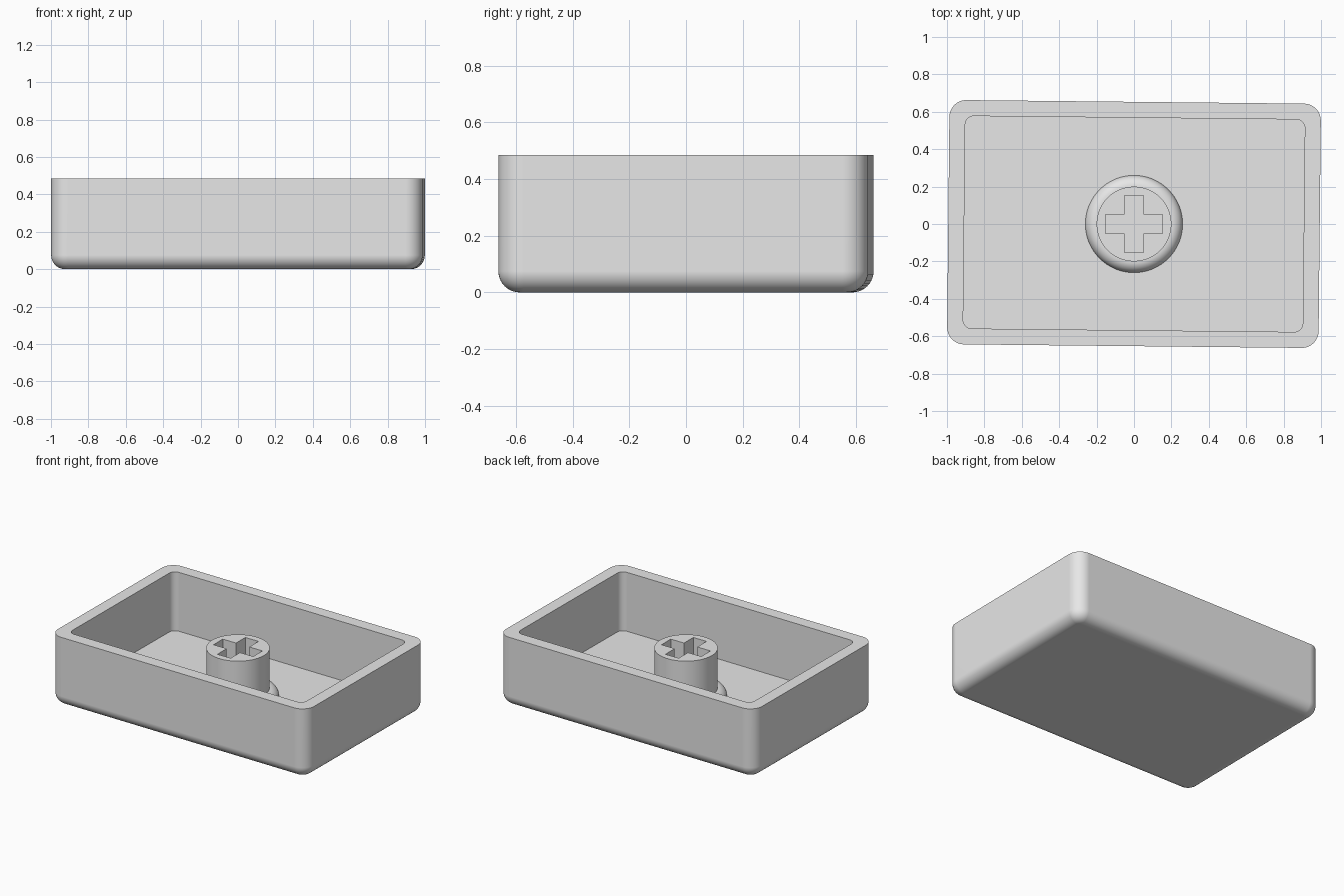
import bpy, bmesh, math

if "Cube" in bpy.data.objects:
    bpy.data.objects.remove(bpy.data.objects["Cube"])

TWIST = math.radians(-0.6)      # the tray sits very slightly turned
FLOOR, HEIGHT = 0.075, 0.485

grey = bpy.data.materials.new("plain grey")
grey.diffuse_color = (0.8, 0.8, 0.8, 1)
grey.use_nodes = True
grey.node_tree.nodes["Principled BSDF"].inputs["Base Color"].default_value = grey.diffuse_color


def make_object(name, bm):
    bmesh.ops.recalc_face_normals(bm, faces=bm.faces)
    mesh = bpy.data.meshes.new(name)
    bm.to_mesh(mesh)
    bm.free()
    mesh.materials.append(grey)
    obj = bpy.data.objects.new(name, mesh)
    bpy.context.collection.objects.link(obj)
    return obj


def activate(obj):
    bpy.ops.object.select_all(action='DESELECT')
    obj.select_set(True)
    bpy.context.view_layer.objects.active = obj


def smooth(obj):
    activate(obj)
    bpy.ops.object.shade_smooth_by_angle(angle=math.radians(30))
    mod = obj.modifiers.new("even shading", 'WEIGHTED_NORMAL')
    mod.keep_sharp = True


def rounded_rect(hx, hy, r, z, steps=10):
    """Closed loop of points around a rounded rectangle."""
    pts = []
    for q, (sx, sy) in enumerate([(1, 1), (-1, 1), (-1, -1), (1, -1)]):
        for i in range(steps + 1):
            a = math.pi / 2 * (q + i / steps)
            pts.append((sx * (hx - r) + r * math.cos(a),
                        sy * (hy - r) + r * math.sin(a), z))
    return pts


def circle(r, z, n=96):
    return [(r * math.cos(2 * math.pi * i / n),
             r * math.sin(2 * math.pi * i / n), z) for i in range(n)]


def loft(name, loops):
    """Skin consecutive loops and cap both ends."""
    bm = bmesh.new()
    rings = [[bm.verts.new(p) for p in loop] for loop in loops]
    for a, b in zip(rings, rings[1:]):
        for i in range(len(a)):
            j = (i + 1) % len(a)
            bm.faces.new((a[i], a[j], b[j], b[i]))
    bm.faces.new(rings[0])
    bm.faces.new(rings[-1])
    return make_object(name, bm)


# Tray: rounded underside, straight walls, flat rim and sharp inner floor
HX, HY, CORNER, ROUND = 0.993, 0.653, 0.09, 0.075
loops = []
for i in range(11):
    a = math.pi / 2 * i / 10
    d = ROUND * (1 - math.sin(a))
    loops.append(rounded_rect(HX - d, HY - d, CORNER - d,
                              ROUND * (1 - math.cos(a))))
loops.append(rounded_rect(HX, HY, CORNER, HEIGHT))
loops.append(rounded_rect(0.908, 0.568, 0.045, HEIGHT))
loops.append(rounded_rect(0.908, 0.568, 0.045, FLOOR))
tray = loft("tray", loops)
tray.rotation_euler.z = TWIST
smooth(tray)

# Stem: round post with a cross-shaped socket
STEM_TOP, STEM_R = 0.41, 0.2
stem = loft("stem", [circle(STEM_R, FLOOR - 0.02), circle(STEM_R, STEM_TOP)])

L, W = 0.153, 0.051
outline = [(L, -W), (L, W), (W, W), (W, L), (-W, L), (-W, W),
           (-L, W), (-L, -W), (-W, -W), (-W, -L), (W, -L), (W, -W)]
cutter = loft("socket_cutter", [[(x, y, z) for x, y in outline]
                                for z in (FLOOR + 0.005, 0.6)])
cut = stem.modifiers.new("socket", 'BOOLEAN')
cut.operation = 'DIFFERENCE'
cut.solver = 'EXACT'
cut.object = cutter
activate(stem)
bpy.ops.object.modifier_apply(modifier=cut.name)
bpy.data.objects.remove(cutter)
smooth(stem)

# Collar: quarter-round bead where the stem meets the floor
BEAD = 0.06
bead = [circle(STEM_R + BEAD, FLOOR - 0.01)]
for i in range(11):
    a = math.pi / 2 * i / 10
    bead.append(circle(STEM_R + BEAD * math.cos(a), FLOOR + BEAD * math.sin(a)))
bm = bmesh.new()
rings = [[bm.verts.new(p) for p in loop] for loop in bead]
for a, b in zip(rings, rings[1:]):
    for i in range(len(a)):
        j = (i + 1) % len(a)
        bm.faces.new((a[i], a[j], b[j], b[i]))
smooth(make_object("stem_collar", bm))
